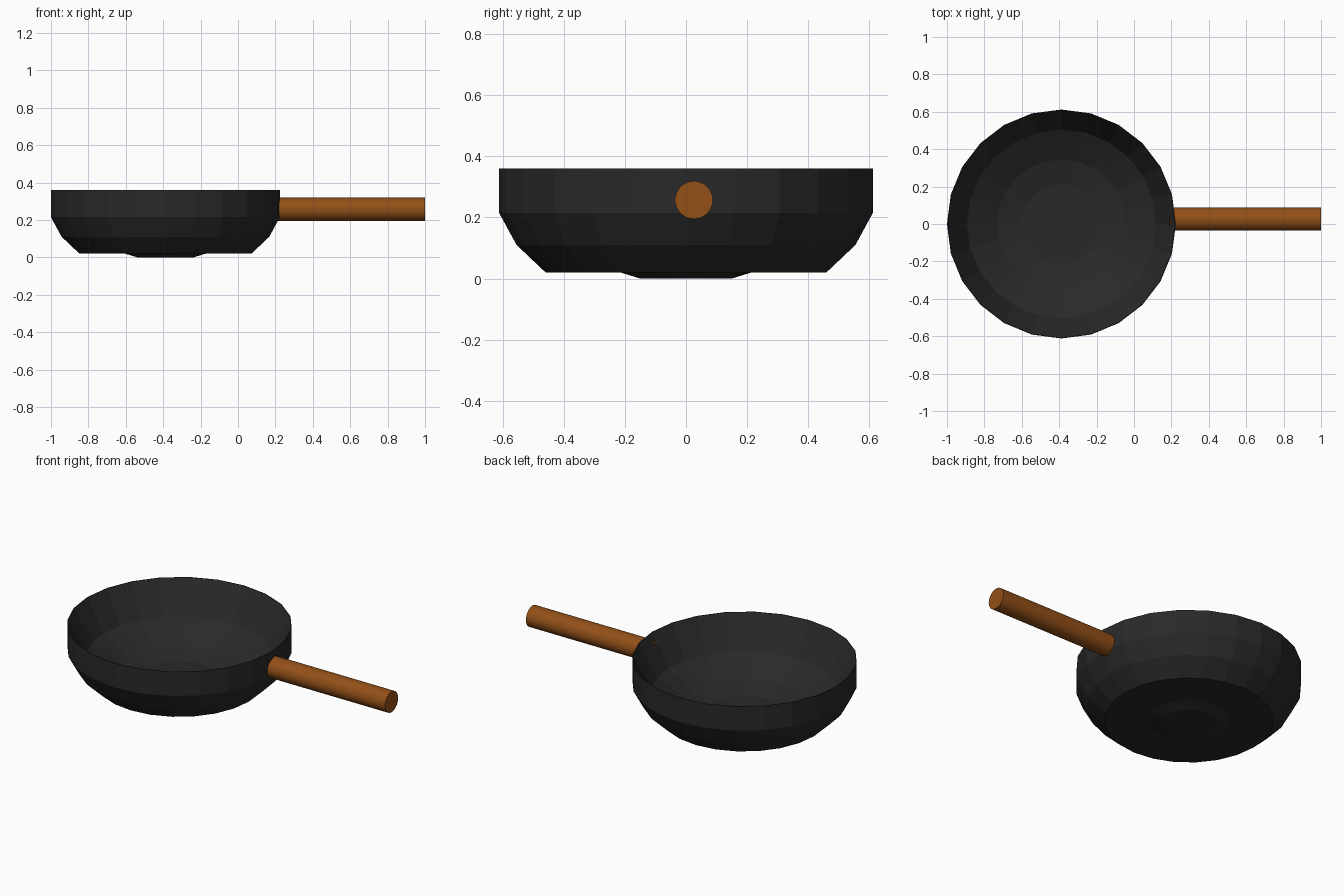
import bpy, bmesh, math
from mathutils import Matrix

if "Cube" in bpy.data.objects:
    bpy.data.objects.remove(bpy.data.objects["Cube"])

CX = -0.388   # bowl axis
SIDES = 24


def material(name, color):
    m = bpy.data.materials.new(name)
    m.diffuse_color = (*color, 1)
    m.use_nodes = True
    m.node_tree.nodes["Principled BSDF"].inputs["Base Color"].default_value = m.diffuse_color
    return m


def finish(bm, name, mat):
    bmesh.ops.recalc_face_normals(bm, faces=bm.faces)
    me = bpy.data.meshes.new(name)
    bm.to_mesh(me)
    bm.free()
    me.materials.append(mat)
    ob = bpy.data.objects.new(name, me)
    bpy.context.collection.objects.link(ob)
    return ob


iron = material("iron", (0.022, 0.022, 0.022))
wood = material("wood", (0.29, 0.08, 0.009))

# Bowl: one closed profile (radius, z) from the foot, up the wall, over the thin rim and down inside
profile = [(0.15, 0.0), (0.215, 0.02), (0.46, 0.02), (0.555, 0.11), (0.612, 0.215),
           (0.612, 0.36), (0.609, 0.36), (0.505, 0.17), (0.345, 0.075), (0.215, 0.04)]
bm = bmesh.new()
rings = []
for r, z in profile:
    angles = [2 * math.pi * i / SIDES for i in range(SIDES)]
    rings.append([bm.verts.new((CX + r * math.cos(a), r * math.sin(a), z)) for a in angles])
for lo, hi in zip(rings, rings[1:]):
    for i in range(SIDES):
        j = (i + 1) % SIDES
        bm.faces.new((lo[i], lo[j], hi[j], hi[i]))
bm.faces.new(rings[0][::-1])
bm.faces.new(rings[-1])
finish(bm, "pan_bowl", iron)

# Handle: round rod set into the wall
x0, x1 = 0.19, 1.0
bm = bmesh.new()
bmesh.ops.create_cone(bm, cap_ends=True, segments=32, radius1=0.062, radius2=0.062, depth=x1 - x0,
                      matrix=Matrix.Translation(((x0 + x1) / 2, 0.026, 0.257))
                      @ Matrix.Rotation(math.pi / 2, 4, 'Y'))
handle = finish(bm, "pan_handle", wood)
bpy.context.view_layer.objects.active = handle
handle.select_set(True)
bpy.ops.object.shade_smooth_by_angle(angle=math.radians(30))
